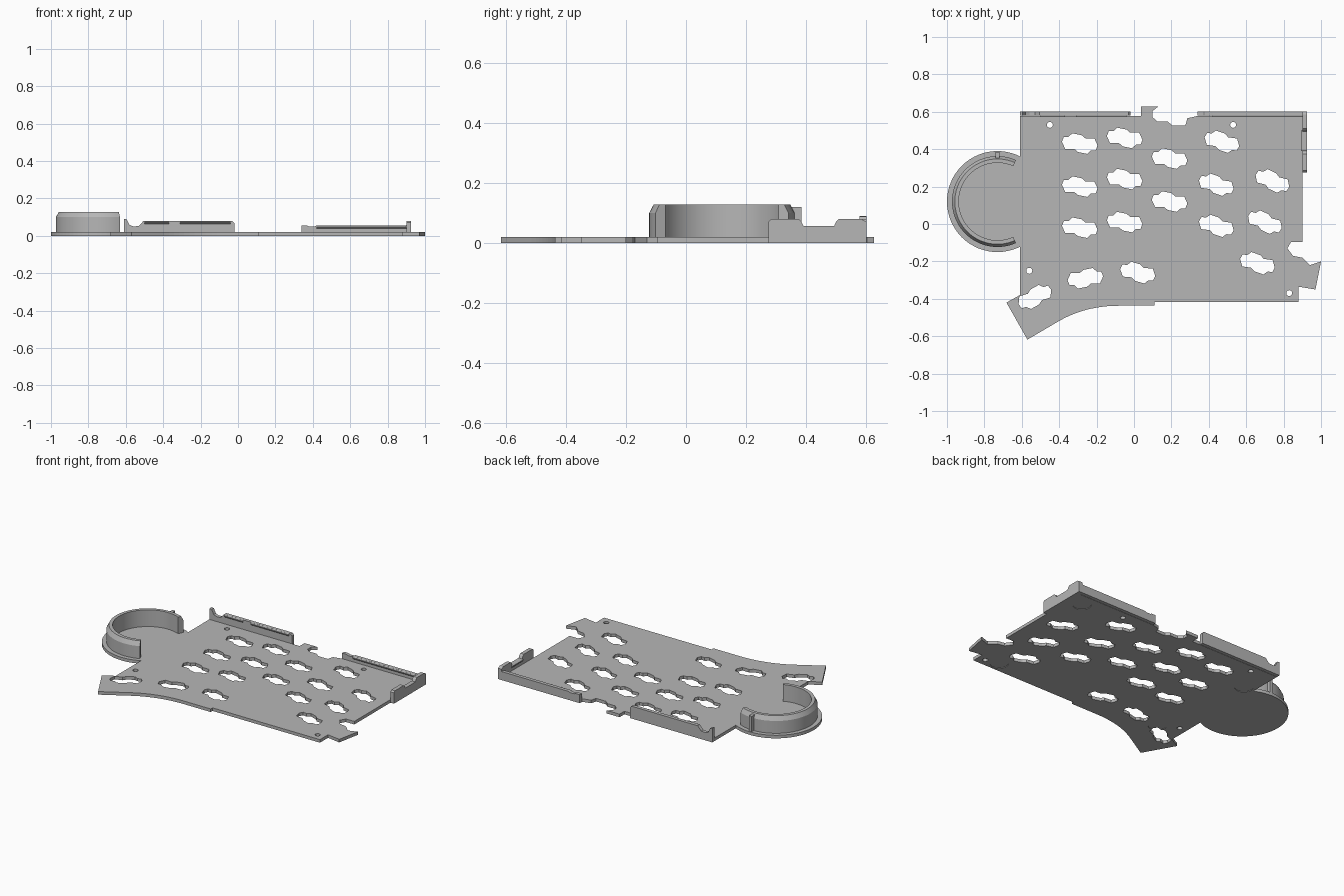
import bpy, bmesh, math
from mathutils import Matrix, Vector

cube = bpy.data.objects.get("Cube")
if cube:
    bpy.data.objects.remove(cube)

grey = bpy.data.materials.new("plain grey")
grey.use_nodes = True
grey.diffuse_color = (0.47, 0.47, 0.47, 1)
grey.node_tree.nodes["Principled BSDF"].inputs["Base Color"].default_value = grey.diffuse_color


def finish(bm, name):
    bmesh.ops.recalc_face_normals(bm, faces=bm.faces)
    mesh = bpy.data.meshes.new(name)
    bm.to_mesh(mesh)
    bm.free()
    mesh.materials.append(grey)
    obj = bpy.data.objects.new(name, mesh)
    bpy.context.collection.objects.link(obj)
    return obj


def add_prism(bm, points, low, high, axis="z"):
    """Extrude a flat outline along one axis."""
    place = {"x": lambda a, b, d: (d, a, b),
             "y": lambda a, b, d: (a, d, b),
             "z": lambda a, b, d: (a, b, d)}[axis]
    face = bm.faces.new([bm.verts.new(place(a, b, low)) for a, b in points])
    grown = bmesh.ops.extrude_face_region(bm, geom=[face])["geom"]
    shift = Vector(place(0, 0, high - low))
    for v in grown:
        if isinstance(v, bmesh.types.BMVert):
            v.co += shift


def prism(name, points, low, high, axis="z"):
    bm = bmesh.new()
    add_prism(bm, points, low, high, axis)
    return finish(bm, name)


def circle(x, y, r, n):
    return [(x + r * math.cos(math.tau * i / n), y + r * math.sin(math.tau * i / n))
            for i in range(n)]


def select_only(obj):
    bpy.ops.object.select_all(action="DESELECT")
    obj.select_set(True)
    bpy.context.view_layer.objects.active = obj


def combine(obj, tool, operation):
    select_only(obj)
    mod = obj.modifiers.new("combine", "BOOLEAN")
    mod.operation, mod.solver, mod.object = operation, "EXACT", tool
    bpy.ops.object.modifier_apply(modifier=mod.name)
    bpy.data.objects.remove(tool)


THICK = 0.02
CUP = (-0.73, 0.12)

# Base plate outline, clockwise from the back right corner
outline = [(-.61, .578), (.037, .578), (.037, .628), (.13, .628), (.1, .605), (.1, .57),
           (.125, .548), (.18, .548), (.205, .527), (.275, .527), (.285, .565), (.34, .578),
           (.9, .578), (.9, -.095), (.84, -.095), (.82, -.13), (.85, -.17), (.9, -.18),
           (.94, -.22), (1, -.2), (.97, -.35), (.88, -.335), (.88, -.418), (.11, -.418),
           (.11, -.437)]
# Curved front edge
start, bend, end = Vector((-.08, -.437)), Vector((-.27, -.437)), Vector((-.42, -.53))
for i in range(13):
    t = i / 12
    outline.append(tuple(start * (1 - t) ** 2 + bend * 2 * t * (1 - t) + end * t * t))
outline += [(-.57, -.618), (-.682, -.42), (-.61, -.38)]
plate = prism("base_plate", outline, 0, THICK)
combine(plate, prism("cup_floor", circle(*CUP, .27, 64), 0, THICK), "UNION")

# Lobed slots: x, y, turn in degrees, mirrored or not
half = [(.095, -.01), (.078, .028), (.03, .028), (.01, .045), (-.04, .055),
        (-.06, .036), (-.085, .036)]
slot = half + [(-x, -y) for x, y in half]
slots = [(-.29, .43, 0, 1), (-.05, .46, 0, 1), (.19, .35, 0, 1), (.47, .44, -8, 1),
         (-.29, .2, 0, 1), (-.05, .24, 0, 1), (.19, .12, 0, 1), (.44, .21, -8, 1),
         (.74, .23, -14, 1), (-.29, -.02, 0, 1), (-.05, .01, 0, 1), (.44, -.01, -8, 1),
         (.7, .01, -14, 1), (.66, -.21, -8, 1), (.02, -.26, -5, 1),
         (-.26, -.29, 0, -1), (-.53, -.39, 18, -1)]
bm = bmesh.new()
for x, y, turn, flip in slots:
    spin = Matrix.Rotation(math.radians(turn), 2)
    shape = [spin @ Vector((a, b * flip)) + Vector((x, y)) for a, b in slot]
    add_prism(bm, [tuple(p) for p in shape], -.1, .1)

# Small screw holes
for x, y in [(-.45, .53), (.53, .53), (-.56, -.25), (.83, -.37)]:
    add_prism(bm, circle(x, y, .016, 16), -.1, .1)
combine(plate, finish(bm, "slot_cutter"), "DIFFERENCE")

# Shallow round foot recesses underneath
bm = bmesh.new()
for x, y in [(.81, .49), (-.54, .36), (-.44, -.31), (.74, -.35)]:
    add_prism(bm, circle(x, y, .055, 32), -.1, .003)
combine(plate, finish(bm, "foot_cutter"), "DIFFERENCE")

# Open cup wall with a sloped top edge
bm = bmesh.new()
profile = [(.207, .018), (.243, .018), (.243, .1), (.228, .128), (.207, .128)]
sweep, steps, rings = math.radians(228), 48, []
for i in range(steps + 1):
    a = math.radians(66) + sweep * i / steps
    rings.append([bm.verts.new((CUP[0] + r * math.cos(a), CUP[1] + r * math.sin(a), z))
                  for r, z in profile])
for one, two in zip(rings, rings[1:]):
    for j in range(len(profile)):
        bm.faces.new((one[j - 1], one[j], two[j], two[j - 1]))
bm.faces.new(rings[0])
bm.faces.new(rings[-1])
wall = finish(bm, "cup_wall")
select_only(wall)
bpy.ops.object.shade_smooth_by_angle(angle=math.radians(25))

# Rib behind the cup wall
prism("cup_rib", [(-.74, .34), (-.72, .34), (-.72, .385), (-.74, .385)], .018, .12)

# Back rails with an inward lip along the top
prism("back_right_rail", [(-.61, 0), (-.61, .09), (-.595, .088), (-.58, .058), (-.56, .05),
                          (-.53, .052), (-.505, .08), (-.03, .08), (-.02, .068), (-.02, 0)],
      .58, .602, "y")
prism("back_left_rail", [(.34, 0), (.34, .055), (.37, .055), (.38, .05), (.41, .05),
                         (.42, .055), (.905, .055), (.905, 0)], .58, .602, "y")
for name, x0, x1, top in [("right_rail_lip_outer", -.5, -.37, .08),
                          ("right_rail_lip_inner", -.31, -.04, .08),
                          ("left_rail_lip", .42, .9, .055)]:
    prism(name, [(.581, top), (.572, top - .004), (.572, top - .01), (.581, top - .018)],
          x0, x1, "x")

# Left side flange with a dip between two posts
prism("left_flange", [(.275, 0), (.275, .07), (.285, .08), (.375, .08), (.385, .072),
                      (.392, .057), (.495, .057), (.502, .072), (.51, .08), (.585, .08),
                      (.602, .07), (.602, 0)], .9, .925, "x")
prism("left_flange_lip", [(.9, .057), (.893, .053), (.893, .047), (.9, .04)], .39, .5, "y")
